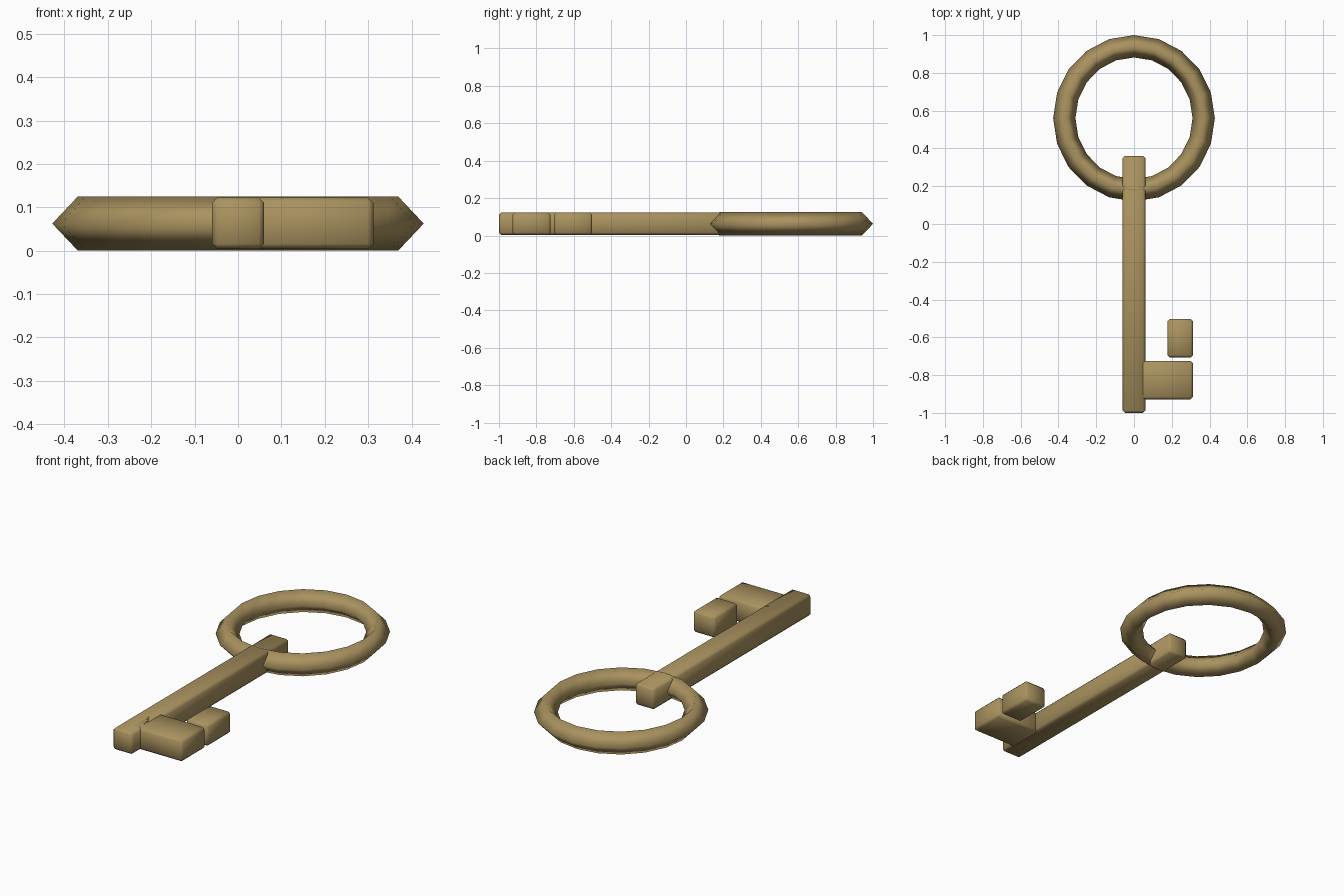
import bpy
import bmesh
from math import cos, sin, tau
from mathutils import Matrix, Vector

if "Cube" in bpy.data.objects:
    bpy.data.objects.remove(bpy.data.objects["Cube"])

brass = bpy.data.materials.new("brass")
brass.diffuse_color = (0.40, 0.29, 0.115, 1)
brass.use_nodes = True
brass.node_tree.nodes["Principled BSDF"].inputs["Base Color"].default_value = brass.diffuse_color


def add_object(name, bm):
    bmesh.ops.recalc_face_normals(bm, faces=bm.faces)
    for f in bm.faces:
        f.smooth = True
    mesh = bpy.data.meshes.new(name)
    bm.to_mesh(mesh)
    bm.free()
    mesh.materials.append(brass)
    obj = bpy.data.objects.new(name, mesh)
    bpy.context.collection.objects.link(obj)
    return obj


def bar(name, x0, x1, y0, y1, z0=0.004, z1=0.122, bevel=0.012):
    """Box between two corners with a small chamfer on every edge."""
    bm = bmesh.new()
    size = Vector((x1 - x0, y1 - y0, z1 - z0))
    centre = Vector((x0 + x1, y0 + y1, z0 + z1)) / 2
    bmesh.ops.create_cube(bm, size=1, matrix=Matrix.LocRotScale(centre, None, size))
    bmesh.ops.bevel(bm, geom=bm.edges[:], offset=bevel, segments=1, affect='EDGES')
    return add_object(name, bm)


def ring(name, centre, radius_x, radius_y, thick, height, sides=20):
    """Ring with a diamond cross-section."""
    bm = bmesh.new()
    section = [(thick, 0), (0, height), (-thick, 0), (0, -height)]
    loops = []
    for i in range(sides):
        a = tau * i / sides
        loops.append([bm.verts.new((centre[0] + (radius_x + r) * cos(a),
                                    centre[1] + (radius_y + r) * sin(a),
                                    centre[2] + z)) for r, z in section])
    for i in range(sides):
        a, b = loops[i], loops[(i + 1) % sides]
        for j in range(4):
            k = (j + 1) % 4
            bm.faces.new((a[j], b[j], b[k], a[k]))
    return add_object(name, bm)


# Handle ring
ring("handle_ring", (0, 0.56, 0.0625), 0.369, 0.381, 0.059, 0.0625)

# Shaft and the two pieces of the bit
bar("shaft", -0.06, 0.06, -1.0, 0.36)
bar("bit_arm", 0.0, 0.312, -0.928, -0.724)
bar("bit_tooth", 0.177, 0.312, -0.706, -0.502)
